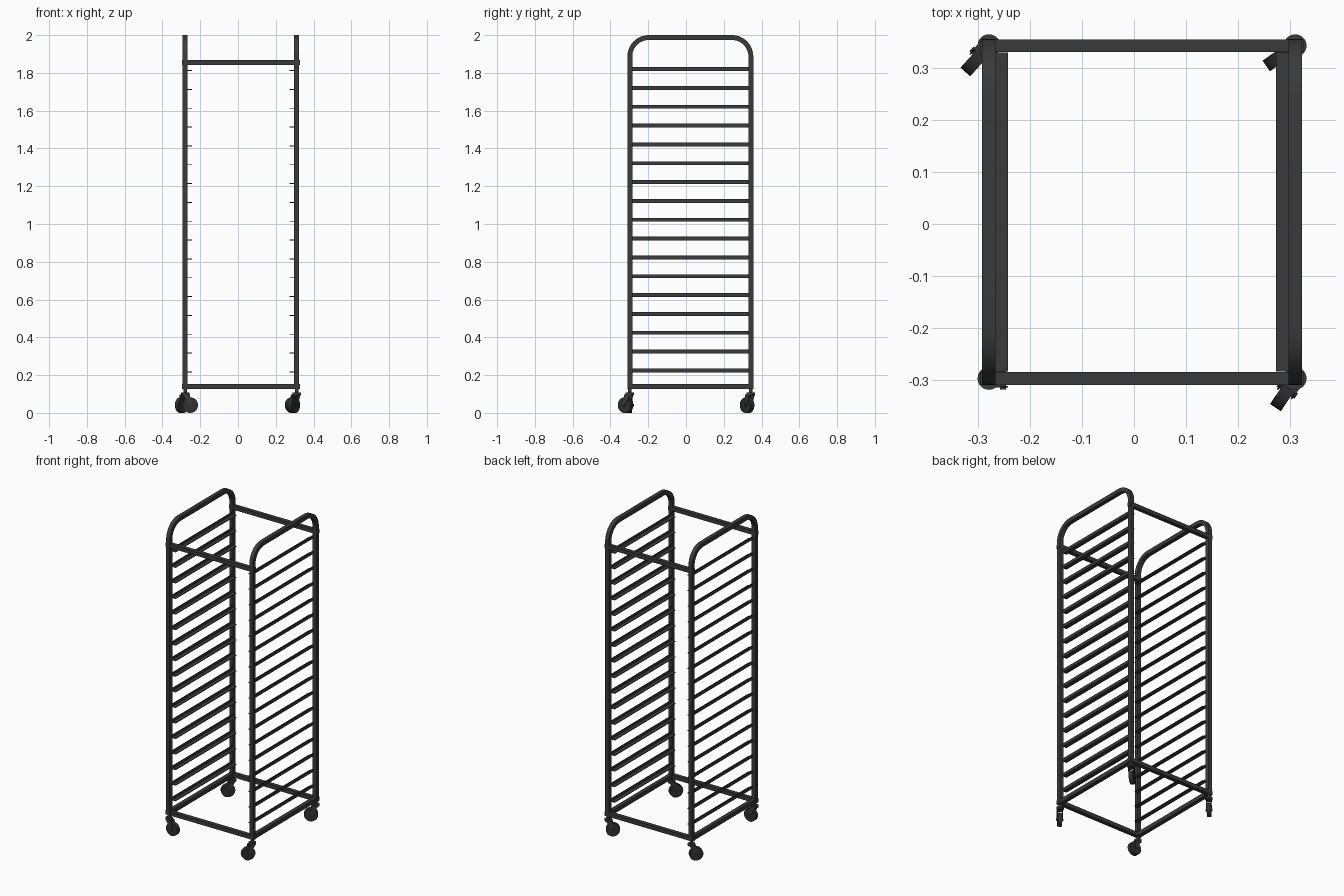
import bpy, bmesh
from math import sin, cos, pi, radians
from mathutils import Matrix, Vector

cube = bpy.data.objects.get("Cube")
if cube:
    bpy.data.objects.remove(cube)


def material(name, grey):
    m = bpy.data.materials.new(name)
    m.use_nodes = True
    m.diffuse_color = (grey, grey, grey, 1)
    bsdf = m.node_tree.nodes["Principled BSDF"]
    bsdf.inputs["Base Color"].default_value = (grey, grey, grey, 1)
    bsdf.inputs["Roughness"].default_value = 0.6
    return m


STEEL = material("dark grey steel", 0.042)
RUBBER = material("black rubber", 0.03)

# Frame layout
CX, CY = 0.0155, 0.023        # middle of the frame
HX, HY = 0.295, 0.3205        # from the middle to the post centres
T = 0.013                     # half of the tube width
BASE, TOP = 0.14, 1.987       # centre heights of base frame and hoop


def finish(bm, name, mat, smooth=False):
    bmesh.ops.recalc_face_normals(bm, faces=bm.faces)
    mesh = bpy.data.meshes.new(name)
    bm.to_mesh(mesh)
    bm.free()
    mesh.materials.append(mat)
    obj = bpy.data.objects.new(name, mesh)
    bpy.context.collection.objects.link(obj)
    if smooth:
        bpy.ops.object.select_all(action="DESELECT")
        obj.select_set(True)
        bpy.context.view_layer.objects.active = obj
        bpy.ops.object.shade_smooth_by_angle(angle=radians(35))
    return obj


def add_box(bm, centre, size):
    m = Matrix.Translation(centre) @ Matrix.Diagonal((*size, 1))
    bmesh.ops.create_cube(bm, size=1, matrix=m)


def add_cylinder(bm, centre, radius, depth, sideways=False, sides=24):
    m = Matrix.Translation(centre)
    if sideways:
        m = m @ Matrix.Rotation(pi / 2, 4, "X")
    bmesh.ops.create_cone(bm, cap_ends=True, segments=sides, radius1=radius,
                          radius2=radius, depth=depth, matrix=m)


def box(name, centre, size):
    bm = bmesh.new()
    add_box(bm, centre, size)
    return finish(bm, name, STEEL)


def hoop(name, x):
    # Square tube swept up one post, over the rounded top and down the other
    r, steps = 0.1, 10
    path = [(-HY, BASE - T, -1, 0)]
    for side, start in ((-1, pi), (1, pi / 2)):
        for i in range(steps + 1):
            a = start - i * pi / 2 / steps
            path.append((side * (HY - r) + r * cos(a), TOP - r + r * sin(a), cos(a), sin(a)))
    path.append((HY, BASE - T, 1, 0))
    bm = bmesh.new()
    rings = []
    for y, z, ny, nz in path:
        rings.append([bm.verts.new((x + dx * T, CY + y + d * T * ny, z + d * T * nz))
                      for dx, d in ((-1, -1), (1, -1), (1, 1), (-1, 1))])
    for a, b in zip(rings, rings[1:]):
        for i in range(4):
            j = (i + 1) % 4
            bm.faces.new((a[i], a[j], b[j], b[i]))
    bm.faces.new(rings[0])
    bm.faces.new(rings[-1])
    finish(bm, name, STEEL, smooth=True)


def tray_rails(name, s):
    # Angle-section runners: an upright wall outside and a ledge pointing inward
    bm = bmesh.new()
    inner = CX + s * (HX - T)
    depth = 2 * (HY - T)
    for i in range(17):
        z = 0.215 + i * 0.0997
        add_box(bm, (inner - s * 0.0115, CY, z + 0.002), (0.025, depth, 0.004))
        add_box(bm, (inner + s * 0.002, CY, z + 0.010), (0.004, depth, 0.020))
    finish(bm, name, STEEL)


def caster(name, x, y, angle):
    # Built trailing along +x, then swivelled and moved under its post
    place = Matrix.Translation((x, y, 0)) @ Matrix.Rotation(radians(angle), 4, "Z")
    trail, r = 0.027, 0.041
    fork = bmesh.new()
    add_cylinder(fork, (0, 0, 0.120), 0.009, 0.03)
    add_cylinder(fork, (0, 0, 0.102), 0.022, 0.012)
    add_box(fork, (0.006, 0, 0.094), (0.036, 0.036, 0.006))
    for s in (-1, 1):
        plate = [(-0.012, 0.097), (0.024, 0.097), (trail + 0.010, r), (trail, r - 0.010),
                 (trail - 0.010, r)]
        face = fork.faces.new([fork.verts.new((px, s * 0.0145, pz)) for px, pz in plate])
        new = bmesh.ops.extrude_face_region(fork, geom=[face])["geom"]
        bmesh.ops.translate(fork, vec=Vector((0, s * 0.003, 0)),
                            verts=[v for v in new if isinstance(v, bmesh.types.BMVert)])
    add_cylinder(fork, (trail, 0, r), 0.006, 0.042, True, 12)
    finish(fork, name + "_fork", STEEL, smooth=True).matrix_world = place
    wheel = bmesh.new()
    add_cylinder(wheel, (trail, 0, r), r, 0.025, True, 32)
    finish(wheel, name + "_wheel", RUBBER, smooth=True).matrix_world = place


# Two side hoops with their runners and base bars
for side, s in (("left", 1), ("right", -1)):
    x = CX + s * HX
    hoop(side + "_hoop", x)
    tray_rails(side + "_tray_rails", s)
    box(side + "_base_bar", (x, CY, BASE), (2 * T, 2 * HY, 2 * T))

# Cross bars joining the hoops, low and high
for end, s in (("front", -1), ("back", 1)):
    for level, z in (("base", BASE), ("upper", 1.855)):
        box(f"{end}_{level}_cross_bar", (CX, CY + s * HY, z),
            (2 * (HX + T) + 0.008, 2 * T - 0.001, 2 * T - 0.001))

# Swivel casters, each turned its own way
for name, sx, sy, angle in (("front_left", 1, -1, 236), ("front_right", -1, -1, 0),
                            ("back_left", 1, 1, 215), ("back_right", -1, 1, 228)):
    caster(name + "_caster", CX + sx * HX, CY + sy * HY, angle)
